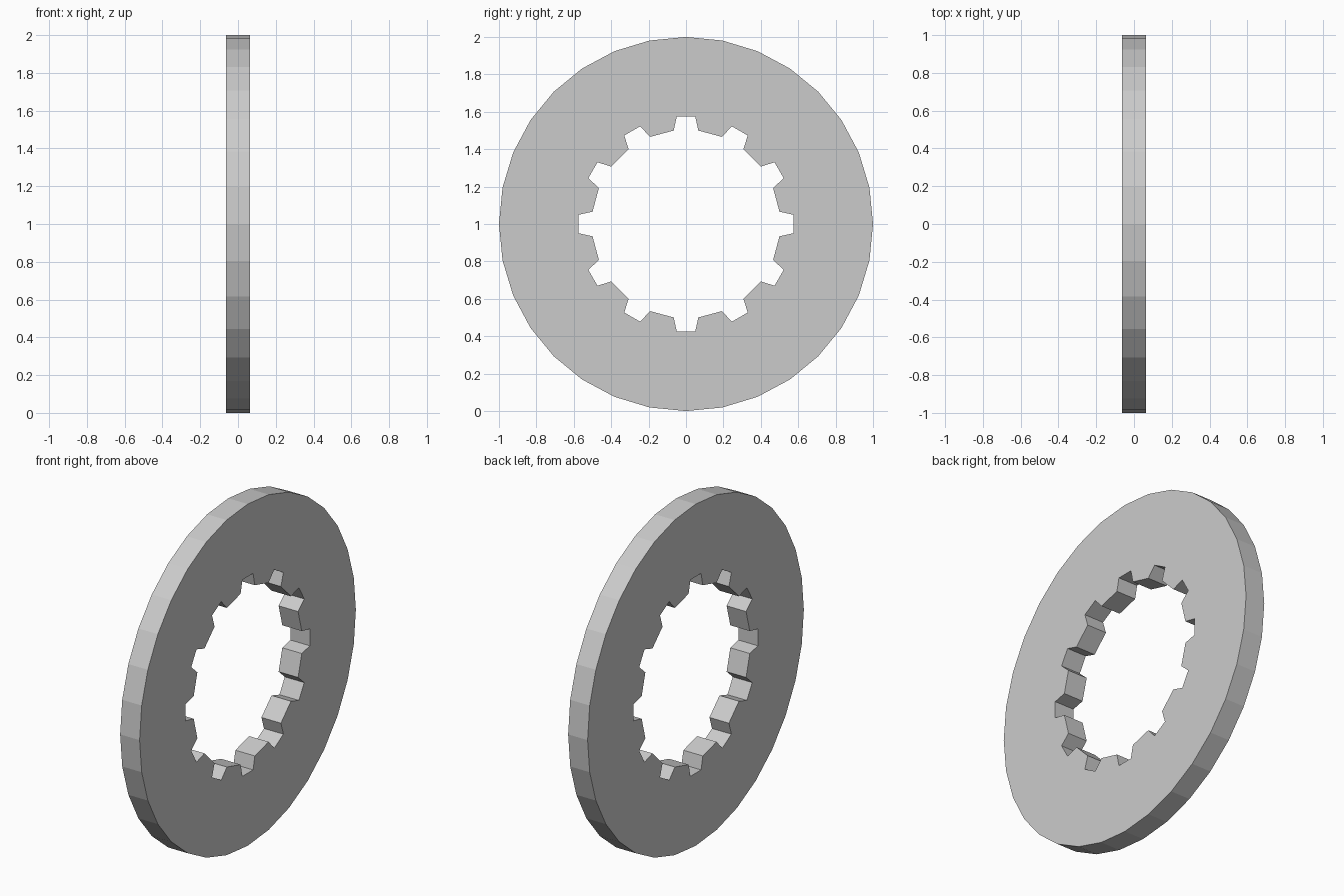
import bpy, bmesh
from math import sin, cos, radians
from mathutils import Vector

if "Cube" in bpy.data.objects:
    bpy.data.objects.remove(bpy.data.objects["Cube"])

HALF = 0.063      # half thickness along x
TEETH = 12
SIDES = 32


def polar(r, deg):
    a = radians(deg)
    return Vector((-HALF, r * sin(a), 1 + r * cos(a)))


def loop(bm, pts):
    vs = [bm.verts.new(p) for p in pts]
    return [bm.edges.new((vs[i], vs[(i + 1) % len(vs)])) for i in range(len(vs))]


bm = bmesh.new()

# outer rim and notched inner opening
rim = [polar(1.0, i * 360 / SIDES) for i in range(SIDES)]
notch = [(0.504, -7.5), (0.577, -4.9), (0.577, 4.9), (0.504, 7.5)]
hole = [polar(r, i * 360 / TEETH + a) for i in range(TEETH) for r, a in notch]
edges = loop(bm, rim) + loop(bm, hole)

# fill the ring profile and give it thickness
bmesh.ops.triangle_fill(bm, edges=edges, use_beauty=True, use_dissolve=False,
                        normal=Vector((-1, 0, 0)))
ext = bmesh.ops.extrude_face_region(bm, geom=bm.faces[:], use_keep_orig=True)
moved = [g for g in ext["geom"] if isinstance(g, bmesh.types.BMVert)]
bmesh.ops.translate(bm, verts=moved, vec=(2 * HALF, 0, 0))
bmesh.ops.recalc_face_normals(bm, faces=bm.faces[:])

mesh = bpy.data.meshes.new("toothed_ring")
bm.to_mesh(mesh)
bm.free()
ring = bpy.data.objects.new("toothed_ring", mesh)
bpy.context.collection.objects.link(ring)
